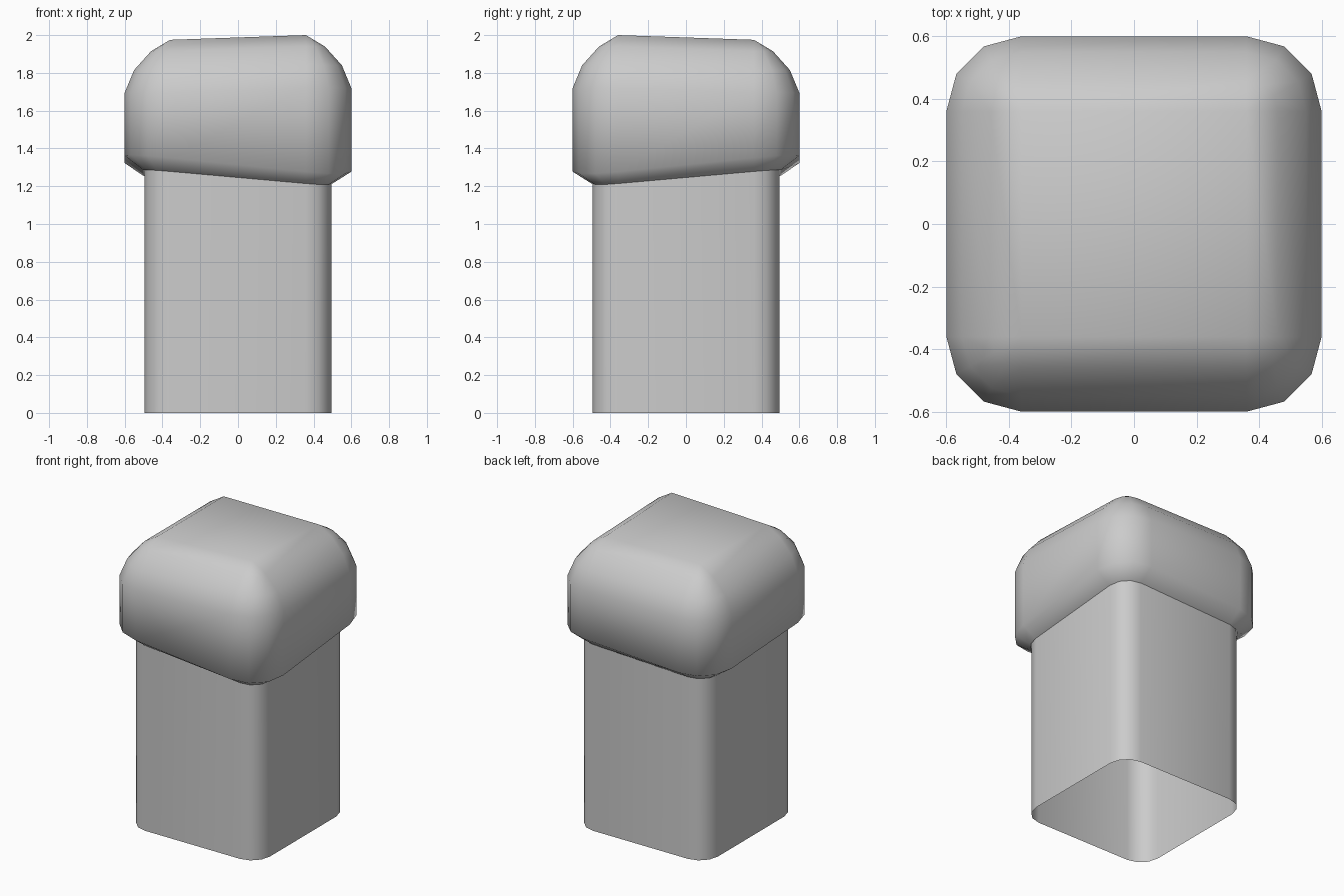
import bpy, bmesh
from math import cos, sin, pi, radians

if "Cube" in bpy.data.objects:
    bpy.data.objects.remove(bpy.data.objects["Cube"])

C = 0.36   # centre of the rounded corners


def outline(r, n=3):
    """Rounded square, counter-clockwise, n segments per corner."""
    pts = []
    for q, (sx, sy) in enumerate([(1, 1), (-1, 1), (-1, -1), (1, -1)]):
        for i in range(n + 1):
            a = q * pi / 2 + i * pi / 2 / n
            pts.append((sx * C + r * cos(a), sy * C + r * sin(a)))
    return pts


def bilinear(x, y, mm, pm, mp, pp):
    """Height from four corner heights: (-,-) (+,-) (-,+) (+,+)."""
    u, v = (x / C + 1) / 2, (y / C + 1) / 2
    return (mm * (1 - u) + pm * u) * (1 - v) + (mp * (1 - u) + pp * u) * v


def underside(x, y):
    return bilinear(x, y, 1.275, 1.224, 1.258, 1.275)


def top(x, y):
    x, y = max(-C, min(C, x)), max(-C, min(C, y))
    return bilinear(x, y, 1.975, 2.0, 1.975, 1.975)


def loft(name, rings, cap_top=False, angle=60):
    """rings: list of (corner radius, height function)."""
    bm = bmesh.new()
    loops = [[bm.verts.new((x, y, h(x, y))) for x, y in outline(r)] for r, h in rings]
    for a, b in zip(loops, loops[1:]):
        n = len(a)
        for i in range(n):
            j = (i + 1) % n
            bm.faces.new((a[i], a[j], b[j], b[i]))
    if cap_top:
        bm.faces.new(loops[-1])
    bmesh.ops.remove_doubles(bm, verts=bm.verts, dist=0.0005)
    me = bpy.data.meshes.new(name)
    bm.to_mesh(me)
    bm.free()
    ob = bpy.data.objects.new(name, me)
    bpy.context.collection.objects.link(ob)
    bpy.ops.object.select_all(action='DESELECT')
    ob.select_set(True)
    bpy.context.view_layer.objects.active = ob
    bpy.ops.object.shade_smooth_by_angle(angle=radians(angle))
    return ob


# Hollow post, open underneath
loft("post", [(0.135, lambda x, y: 0.0), (0.135, lambda x, y: underside(x, y) + 0.01)])

# Uneven rounded cap: chamfered underside, straight sides, rounded shoulders
rings = [(0.14, underside), (0.24, lambda x, y: underside(x, y) + 0.07)]
for r, drop in [(0.24, 0.28), (0.19, 0.16), (0.10, 0.06), (0.0, 0.0)]:
    rings.append((r, lambda x, y, d=drop: top(x, y) - d))
loft("cap", rings, cap_top=True)
